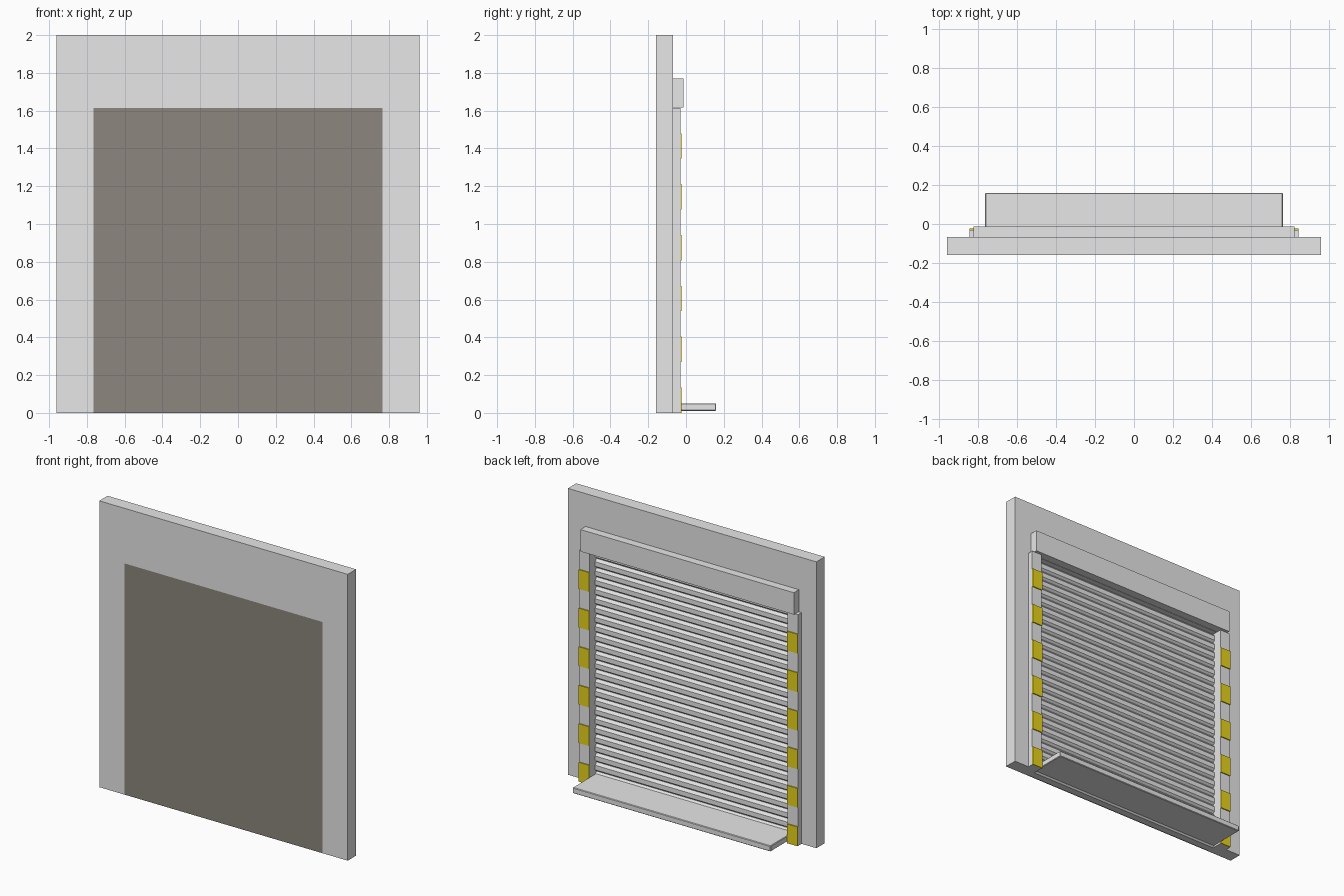
import bpy, bmesh

cube = bpy.data.objects.get("Cube")
if cube:
    bpy.data.objects.remove(cube, do_unlink=True)


def material(name, rgb):
    m = bpy.data.materials.new(name)
    m.use_nodes = True
    m.diffuse_color = (*rgb, 1)
    m.node_tree.nodes["Principled BSDF"].inputs["Base Color"].default_value = (*rgb, 1)
    return m


GREY = material("light grey", (0.8, 0.8, 0.8))
YELLOW = material("safety yellow", (0.92, 0.75, 0.012))
BROWN = material("dull brown", (0.265, 0.24, 0.205))


def prism(name, outline, axis, lo, hi, mat):
    """Extrude a 2D outline along x or y from lo to hi."""
    bm = bmesh.new()
    place = (lambda a, b, t: (t, a, b)) if axis == "x" else (lambda a, b, t: (a, t, b))
    face = bm.faces.new([bm.verts.new(place(a, b, lo)) for a, b in outline])
    new = bmesh.ops.extrude_face_region(bm, geom=[face])["geom"]
    shift = place(0, 0, hi - lo)
    bmesh.ops.translate(bm, vec=shift, verts=[v for v in new if isinstance(v, bmesh.types.BMVert)])
    bmesh.ops.recalc_face_normals(bm, faces=bm.faces)
    mesh = bpy.data.meshes.new(name)
    bm.to_mesh(mesh)
    bm.free()
    mesh.materials.append(mat)
    ob = bpy.data.objects.new(name, mesh)
    bpy.context.collection.objects.link(ob)
    return ob


def box(name, x, y, z, mat):
    return prism(name, [(x[0], z[0]), (x[1], z[0]), (x[1], z[1]), (x[0], z[1])], "y", *y, mat)


def bevel(ob, width):
    mod = ob.modifiers.new("edge", "BEVEL")
    mod.width, mod.segments = width, 1


OPEN_X, OPEN_Z = 0.765, 1.615   # doorway half width and height
FRONT, BACK = -0.16, -0.068     # wall faces

# Wall with a doorway
prism("wall", [(-0.96, 0), (-OPEN_X, 0), (-OPEN_X, OPEN_Z), (OPEN_X, OPEN_Z),
               (OPEN_X, 0), (0.96, 0), (0.96, 2), (-0.96, 2)], "y", FRONT, BACK, GREY)

# Roller shutter: flat slats separated by V grooves, facing the back
SLATS = 25
pitch = OPEN_Z / SLATS
profile = [(-0.15, OPEN_Z), (-0.15, 0)]
for i in range(SLATS):
    z = i * pitch
    profile += [(-0.105, z), (-0.09, z + 0.2 * pitch), (-0.09, z + 0.7 * pitch)]
    profile.append((-0.105, z + 0.98 * pitch))
prism("shutter_slats", profile, "x", -OPEN_X, OPEN_X, GREY)

# Flat brown panel closing the doorway flush with the front
box("front_panel", (-OPEN_X, OPEN_X), (FRONT, -0.15), (0, OPEN_Z), BROWN)

# Jambs with warning plates, mirrored left and right
STEP = OPEN_Z / 12
for side, s in (("left", 1), ("right", -1)):
    x = sorted((s * OPEN_X, s * 0.845))
    box(side + "_jamb", x, (BACK, -0.03), (0, OPEN_Z), GREY)
    for i in range(0, 12, 2):
        box(f"{side}_warning_plate_{i // 2 + 1}", x, (-0.03, -0.023),
            (i * STEP, (i + 1) * STEP), YELLOW)

# Shutter housing above the doorway
box("shutter_housing", (-0.825, 0.825), (BACK, -0.012), (1.617, 1.77), GREY)

# Loading ledge projecting from the back
ledge = box("loading_ledge", (-OPEN_X, OPEN_X), (-0.1, 0.16), (0.01, 0.05), GREY)
bevel(ledge, 0.004)
